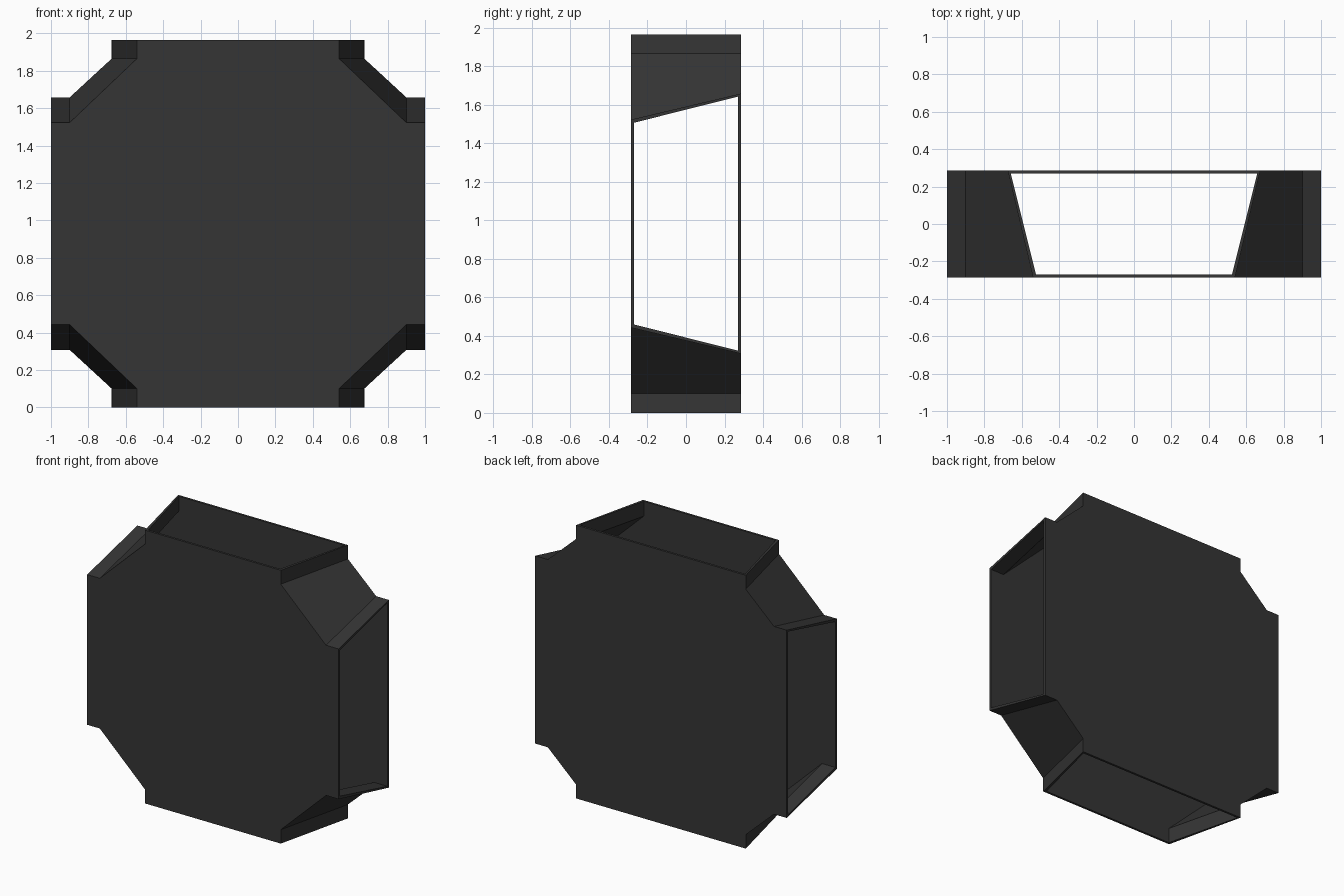
import bpy, bmesh

if "Cube" in bpy.data.objects:
    bpy.data.objects.remove(bpy.data.objects["Cube"])

HALF_X, HALF_Z, HALF_Y = 1.0, 0.9825, 0.285
COLLAR = 0.1                      # straight length at each opening
FRONT_W, BACK_W = 0.54, 0.675     # half width of the openings, front and back
WALL = 0.016


def outline(h, inset):
    """Cross outline with cut corners: four points per quadrant, counter-clockwise."""
    c = inset * 0.414
    h -= inset
    corner = [(HALF_X, h), (HALF_X - COLLAR - c, h),
              (h, HALF_Z - COLLAR - c), (h, HALF_Z)]
    pts = []
    for sx, sz in ((1, 1), (-1, 1), (-1, -1), (1, -1)):
        quad = [(sx * x, sz * z) for x, z in corner]
        pts += quad if sx * sz > 0 else quad[::-1]
    return pts


bm = bmesh.new()


def ring(h, y, inset):
    return [bm.verts.new((x, y, z + HALF_Z)) for x, z in outline(h, inset)]


# Outer and inner skins: front plate, back plate and corner walls
outer = ring(FRONT_W, -HALF_Y, 0), ring(BACK_W, HALF_Y, 0)
inner = ring(FRONT_W, -HALF_Y + WALL, WALL), ring(BACK_W, HALF_Y - WALL, WALL)
for front, back in (outer, inner):
    bm.faces.new(front)
    bm.faces.new(back)
    for i in range(16):
        if i % 4 != 3:
            bm.faces.new((front[i], front[i + 1], back[i + 1], back[i]))

# Rims joining the skins around the four openings
for i in range(3, 16, 4):
    j = (i + 1) % 16
    o = [outer[0][i], outer[0][j], outer[1][j], outer[1][i]]
    n = [inner[0][i], inner[0][j], inner[1][j], inner[1][i]]
    for k in range(4):
        m = (k + 1) % 4
        bm.faces.new((o[k], o[m], n[m], n[k]))

bmesh.ops.recalc_face_normals(bm, faces=bm.faces[:])
mesh = bpy.data.meshes.new("cross_duct")
bm.to_mesh(mesh)
bm.free()
duct = bpy.data.objects.new("cross_duct", mesh)
bpy.context.collection.objects.link(duct)

# Dark grey finish
mat = bpy.data.materials.new("dark_grey")
mat.diffuse_color = (0.035, 0.035, 0.035, 1)
mat.use_nodes = True
mat.node_tree.nodes["Principled BSDF"].inputs["Base Color"].default_value = mat.diffuse_color
mesh.materials.append(mat)
